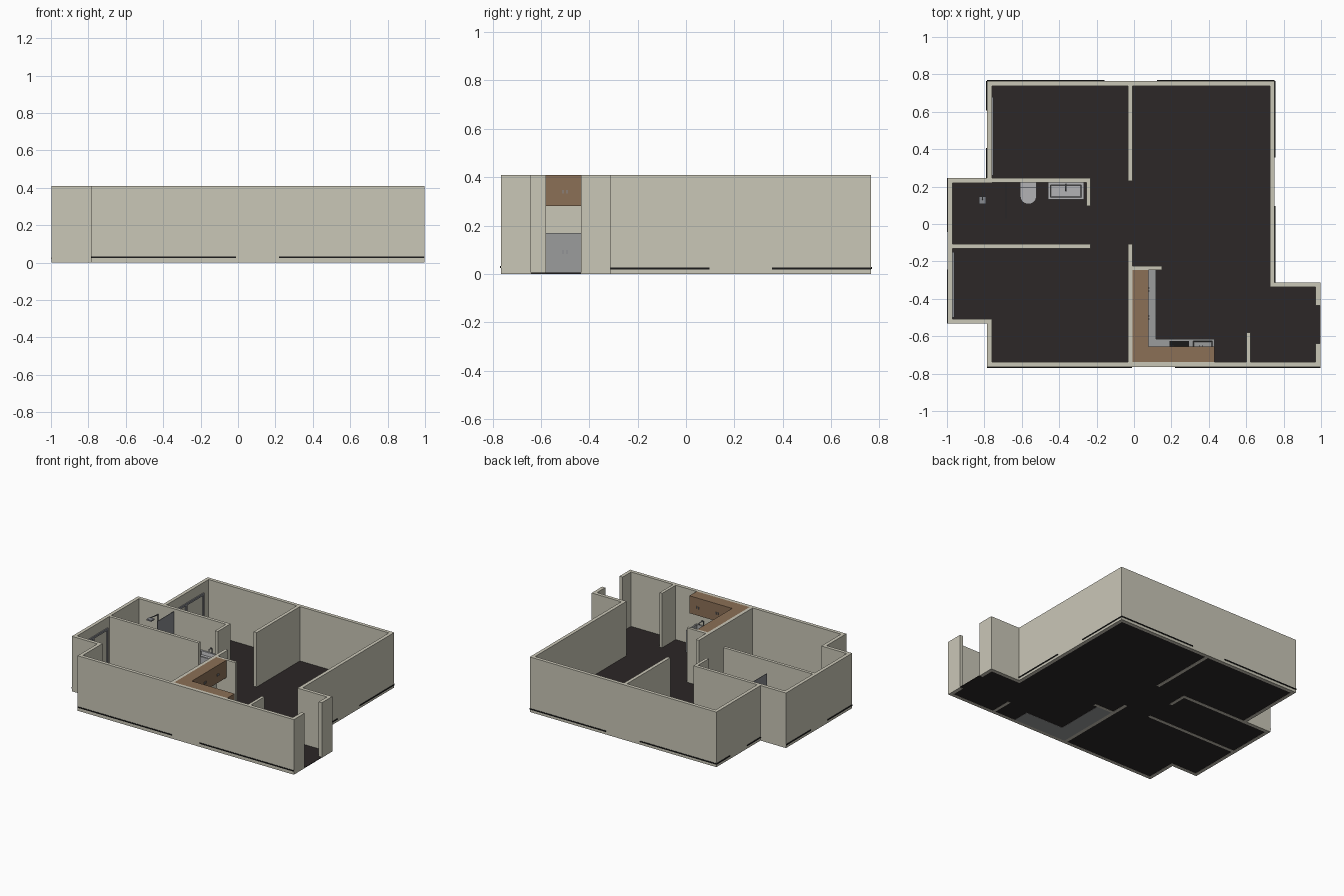
import bpy, bmesh, math
from mathutils import Vector

if "Cube" in bpy.data.objects:
    bpy.data.objects.remove(bpy.data.objects["Cube"])

H, T = 0.41, 0.026   # wall height and thickness


def mat(name, r, g, b):
    m = bpy.data.materials.new(name)
    m.diffuse_color = (r, g, b, 1)
    m.use_nodes = True
    m.node_tree.nodes["Principled BSDF"].inputs["Base Color"].default_value = m.diffuse_color
    return m


WALL = mat("plaster", 0.59, 0.57, 0.475)
FLOOR = mat("dark_tile", 0.025, 0.02, 0.02)
WOOD = mat("wood", 0.26, 0.16, 0.093)
GREY = mat("cabinet_grey", 0.33, 0.335, 0.335)
CERAMIC = mat("ceramic", 0.45, 0.45, 0.46)
METAL = mat("metal", 0.25, 0.26, 0.28)
BLACK = mat("black", 0.01, 0.01, 0.01)


def finish(name, bm, material):
    bmesh.ops.recalc_face_normals(bm, faces=bm.faces)
    me = bpy.data.meshes.new(name)
    bm.to_mesh(me)
    bm.free()
    me.materials.append(material)
    ob = bpy.data.objects.new(name, me)
    bpy.context.collection.objects.link(ob)
    return ob


def prism(name, pts, z0, z1, material, taper=1.0, pivot=(0, 0)):
    """Extruded outline; taper shrinks the bottom towards pivot."""
    bm = bmesh.new()
    px, py = pivot
    lo = [bm.verts.new((px + (x - px) * taper, py + (y - py) * taper, z0)) for x, y in pts]
    hi = [bm.verts.new((x, y, z1)) for x, y in pts]
    bm.faces.new(lo[::-1])
    bm.faces.new(hi)
    n = len(pts)
    for i in range(n):
        j = (i + 1) % n
        bm.faces.new((lo[i], lo[j], hi[j], hi[i]))
    return finish(name, bm, material)


def box(name, x0, x1, y0, y1, z0, z1, material):
    return prism(name, [(x0, y0), (x1, y0), (x1, y1), (x0, y1)], z0, z1, material)


def basin(name, x0, x1, y0, y1, z0, z1, rim, depth, material):
    """Box with a sunken bowl in its top."""
    ob = box(name, x0, x1, y0, y1, z0, z1, material)
    bm = bmesh.new()
    bm.from_mesh(ob.data)
    top = max(bm.faces, key=lambda f: f.calc_center_median().z)
    bmesh.ops.inset_region(bm, faces=[top], thickness=rim)
    bmesh.ops.inset_region(bm, faces=[top], thickness=0.006, depth=-depth)
    bm.to_mesh(ob.data)
    bm.free()
    return ob


def tube(name, pts, radius):
    cu = bpy.data.curves.new(name, "CURVE")
    cu.dimensions = "3D"
    cu.bevel_depth, cu.bevel_resolution, cu.use_fill_caps = radius, 1, True
    sp = cu.splines.new("POLY")
    sp.points.add(len(pts) - 1)
    for p, co in zip(sp.points, pts):
        p.co = (*co, 1)
    cu.materials.append(METAL)
    ob = bpy.data.objects.new(name, cu)
    bpy.context.collection.objects.link(ob)


def faucet(name, x, y, z, dy):
    tube(name, [(x, y, z), (x, y, z + 0.035), (x, y + dy * 0.3, z + 0.045),
                (x, y + dy, z + 0.043), (x, y + dy, z + 0.03)], 0.004)


def inner_path(path):
    """Offset a right-angled path to its left by the wall thickness."""
    v = [Vector(p) for p in path]
    nrm = [Vector((-(b - a).y, (b - a).x)).normalized() for a, b in zip(v, v[1:])]
    out = []
    for i, p in enumerate(v):
        o = nrm[0] if i == 0 else nrm[-1] if i == len(v) - 1 else nrm[i - 1] + nrm[i]
        out.append(tuple(p + o * T))
    return out


# outer wall, open at the entrance on the right
R = 0.996
outer = [(R, -0.435), (R, -0.312), (0.752, -0.312), (0.752, 0.765), (-0.786, 0.765),
         (-0.786, 0.246), (-R, 0.246), (-R, -0.533), (-0.786, -0.533),
         (-0.786, -0.765), (R, -0.765), (R, -0.64)]
inner = inner_path(outer)
prism("outer_wall", outer + inner[::-1], 0, H, WALL)
prism("floor", inner, 0.001, 0.005, FLOOR)
box("threshold", R - T, R, -0.64, -0.435, 0.001, 0.005, FLOOR)

# inner walls
inner_walls = {
    "bathroom_back_wall": (-0.765, -0.233, 0.222, 0.246),
    "bathroom_end_wall": (-0.255, -0.233, 0.095, 0.222),
    "bathroom_front_wall": (-0.972, -0.233, -0.13, -0.107),
    "bedroom_wall": (-0.032, -0.007, 0.23, 0.74),
    "kitchen_side_wall": (-0.032, -0.007, -0.74, -0.107),
    "kitchen_end_wall": (-0.007, 0.15, -0.246, -0.225),
    "entrance_stub_wall": (0.602, 0.624, -0.74, -0.58),
}
for name, (x0, x1, y0, y1) in inner_walls.items():
    box(name, x0, x1, y0, y1, 0, H, WALL)


# sliding windows on the inside of the left walls
def window(name, x, y0, y1, top):
    w = 0.014
    ym = (y0 + y1) / 2
    for i, (a, b, c, d) in enumerate([(y0, y0 + w, 0.005, top), (y1 - w, y1, 0.005, top),
                                      (ym - w / 2, ym + w / 2, 0.005, top - w),
                                      (y0 + w, y1 - w, top - w, top),
                                      (y0 + w, y1 - w, 0.005, 0.005 + w)]):
        box(f"{name}_frame_{i}", x, x + 0.009, a, b, c, d, METAL)


window("bedroom_window", -0.760, 0.26, 0.68, 0.335)
window("study_window", -0.970, -0.50, -0.15, 0.335)


# kitchen cabinets: an L along the side and front walls
def ell(x1, depth):
    return [(-0.007, -0.739), (x1, -0.739), (x1, -0.739 + depth), (-0.007 + depth, -0.739 + depth),
            (-0.007 + depth, -0.246), (-0.007, -0.246)]


prism("lower_cabinets", ell(0.305, 0.125), 0, 0.17, GREY)
prism("upper_cabinets", ell(0.43, 0.085), 0.28, H, WOOD)
basin("kitchen_sink", 0.305, 0.43, -0.739, -0.614, 0, 0.17, 0.016, 0.03, GREY)
faucet("kitchen_faucet", 0.367, -0.73, 0.17, 0.05)
box("stove_top", 0.19, 0.295, -0.72, -0.625, 0.17, 0.173, BLACK)

# paired cabinet knobs
for label, d, z in (("lower", 0.125, 0.09), ("upper", 0.085, 0.34)):
    xf, yf = -0.007 + d, -0.739 + d
    for c in (-0.5, -0.35):
        for s in (-0.008, 0.008):
            box(f"{label}_side_knob", xf, xf + 0.006, c + s - 0.002, c + s + 0.002,
                z - 0.008, z + 0.008, METAL)
    for c in (0.2, 0.36):
        for s in (-0.008, 0.008):
            box(f"{label}_front_knob", c + s - 0.002, c + s + 0.002, yf, yf + 0.006,
                z - 0.008, z + 0.008, METAL)

# bathroom vanity
basin("vanity", -0.46, -0.268, 0.13, 0.222, 0.005, 0.165, 0.018, 0.025, CERAMIC)
faucet("vanity_faucet", -0.364, 0.213, 0.165, -0.035)

# toilet: rounded bowl, lid and tank
cx, cy = -0.565, 0.15
bowl = [(cx + 0.044, 0.2), (cx - 0.044, 0.2)] + [
    (cx - 0.044 * math.cos(a), cy - 0.044 * math.sin(a))
    for a in [math.pi * i / 12 for i in range(13)]]
prism("toilet_bowl", bowl, 0.005, 0.08, CERAMIC, 0.65, (cx, 0.18))
prism("toilet_lid", bowl, 0.08, 0.088, CERAMIC)
box("toilet_tank", cx - 0.044, cx + 0.044, 0.195, 0.222, 0.06, 0.155, CERAMIC)

# shower screen, arm and head
box("shower_screen", -0.687, -0.683, 0.03, 0.222, 0.005, 0.39, METAL)
tube("shower_arm", [(-0.81, 0.222, 0.2), (-0.81, 0.215, 0.335), (-0.81, 0.13, 0.345)], 0.004)
box("shower_head", -0.83, -0.79, 0.108, 0.146, 0.328, 0.338, METAL)


# dark measuring bars around the base, each with a gap in the middle
def bar(name, axis, a, b, at, gap, z):
    m = (a + b) / 2
    for i, (p, q) in enumerate(((a, m - gap), (m + gap, b))):
        lo, hi = at - 0.002, at + 0.002
        xs = (p, q, lo, hi) if axis == "x" else (lo, hi, p, q)
        box(f"{name}_{i}", *xs, z - 0.004, z + 0.004, BLACK)


bar("front_bar", "x", -0.786, R, -0.767, 0.115, 0.028)
bar("back_bar", "x", -0.786, 0.752, 0.767, 0.14, 0.024)
bar("right_bar", "y", -0.312, 0.765, 0.754, 0.13, 0.022)
bar("left_back_bar", "y", 0.246, 0.765, -0.788, 0.1, 0.024)
bar("left_bar", "y", -0.533, 0.246, -0.998, 0.1, 0.024)
